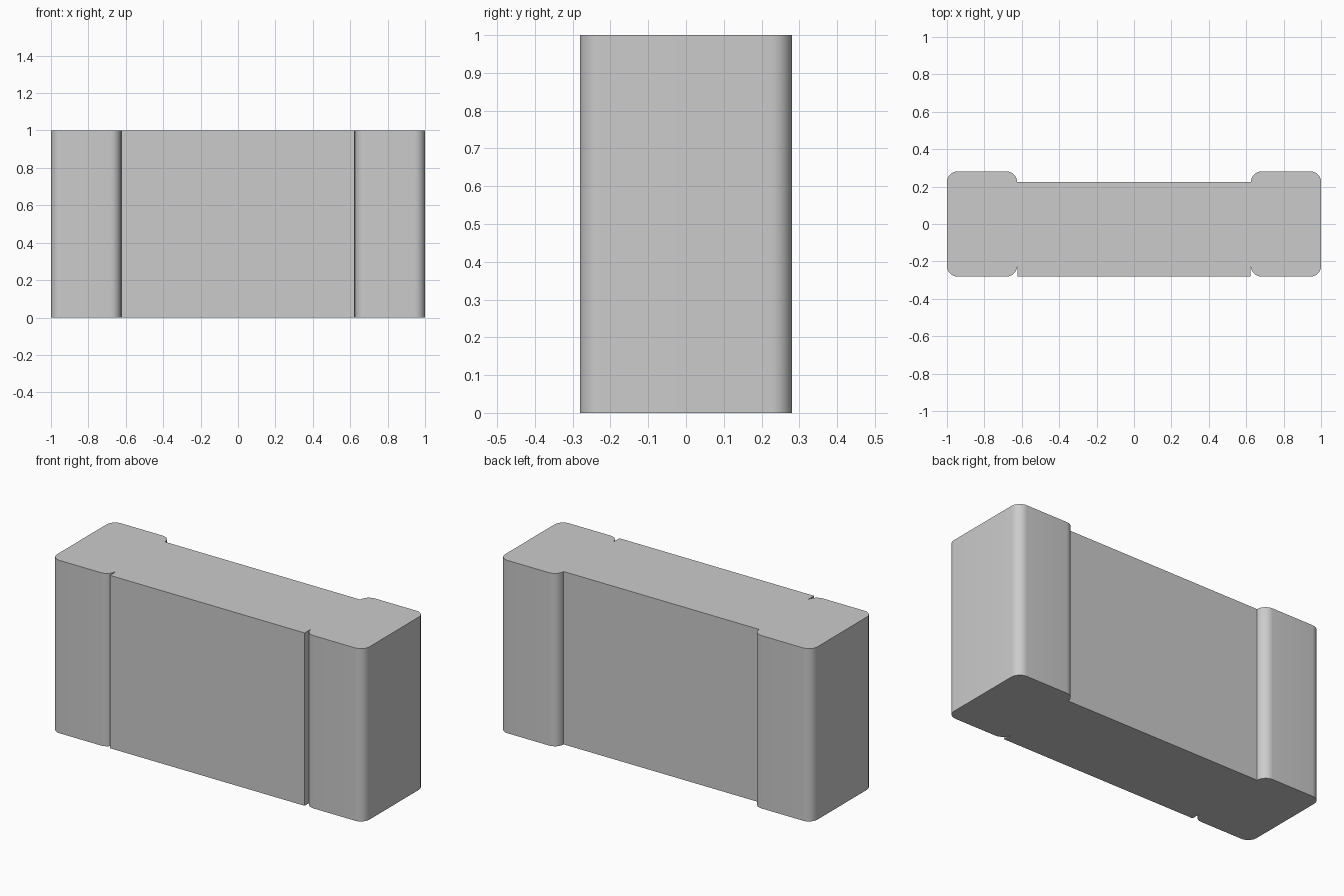
import bpy, bmesh
from math import cos, sin, radians

if "Cube" in bpy.data.objects:
    bpy.data.objects.remove(bpy.data.objects["Cube"])

HEIGHT = 1.0
CAP_IN, CAP_OUT = 0.625, 1.0     # end cap extent along x
HALF_DEPTH = 0.281
R = 0.056                        # cap corner radius
SEGMENTS = 10


def arc(cx, cy, start):
    """Quarter circle around (cx, cy), counter-clockwise from start degrees."""
    angles = [radians(start + 90 * i / SEGMENTS) for i in range(SEGMENTS + 1)]
    return [(cx + R * cos(a), cy + R * sin(a)) for a in angles]


# Right half of the outline: flush front panel corner, then the rounded end cap
xi, xo, y = CAP_IN + R, CAP_OUT - R, HALF_DEPTH - R
half = [(CAP_IN - 0.002, -HALF_DEPTH), (CAP_IN - 0.002, -y - 0.01)]
half += arc(xi, -y, 180)
half += arc(xo, -y, 270)
half += arc(xo, y, 0)
half += arc(xi, y, 90)           # ends level with the recessed back panel

# Mirror to the left half and extrude upwards
outline = half + [(-px, py) for px, py in reversed(half)]
bm = bmesh.new()
base = bm.faces.new([bm.verts.new((px, py, 0)) for px, py in outline])
top = bmesh.ops.extrude_face_region(bm, geom=[base], use_keep_orig=True)
bmesh.ops.translate(bm, vec=(0, 0, HEIGHT),
                    verts=[g for g in top["geom"] if isinstance(g, bmesh.types.BMVert)])
bmesh.ops.recalc_face_normals(bm, faces=bm.faces)

# Block with two rounded end caps
mesh = bpy.data.meshes.new("capped_block")
bm.to_mesh(mesh)
bm.free()
block = bpy.data.objects.new("capped_block", mesh)
bpy.context.collection.objects.link(block)
bpy.context.view_layer.objects.active = block
block.select_set(True)
bpy.ops.object.shade_smooth_by_angle(angle=radians(30))
